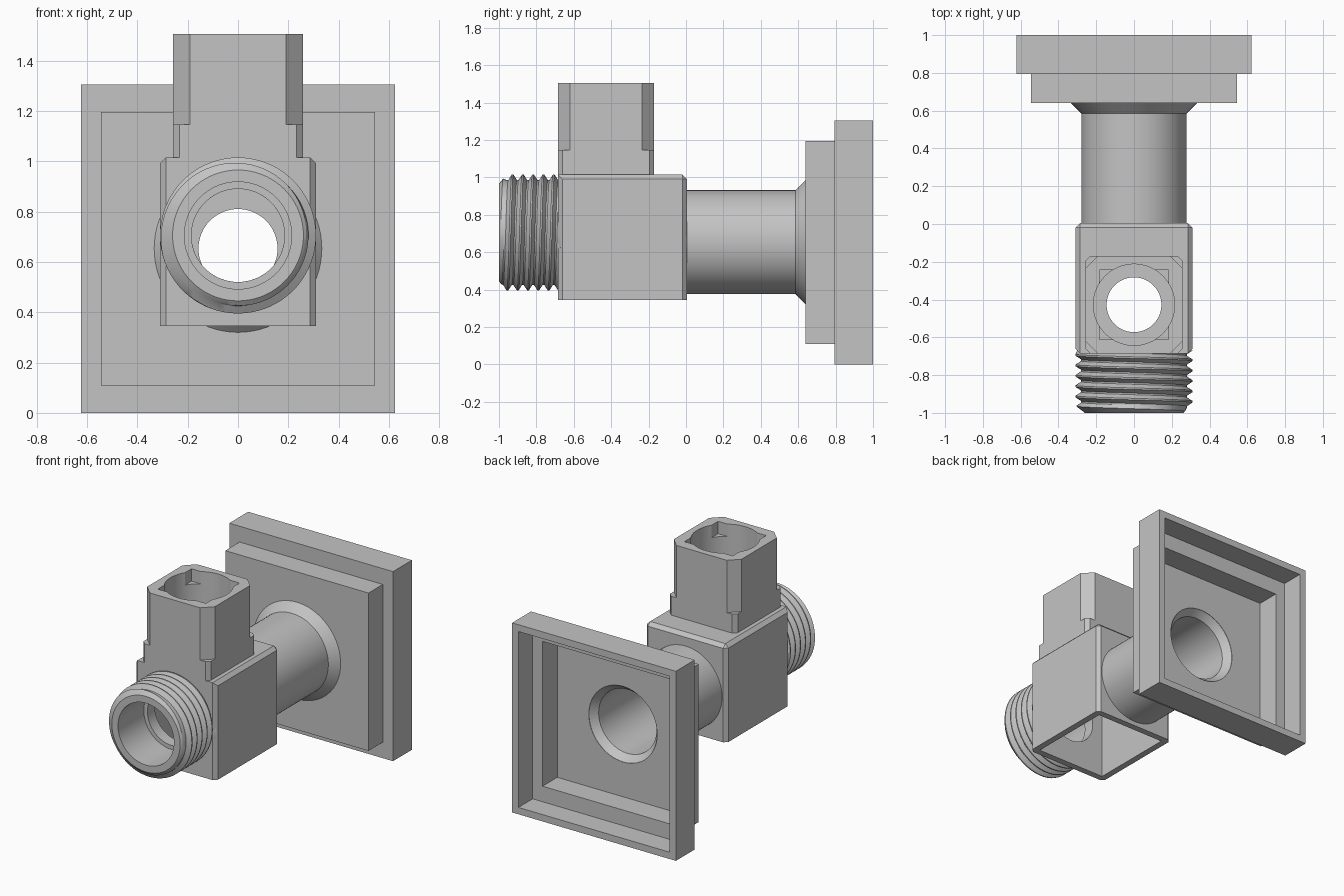
import bpy, bmesh, math
from mathutils import Vector

if "Cube" in bpy.data.objects:
    bpy.data.objects.remove(bpy.data.objects["Cube"])

metal = bpy.data.materials.new("grey metal")
metal.use_nodes = True
GREY = (0.55, 0.55, 0.55, 1)
metal.diffuse_color = GREY
metal.node_tree.nodes["Principled BSDF"].inputs["Base Color"].default_value = GREY


def finish(name, bm):
    bmesh.ops.recalc_face_normals(bm, faces=bm.faces)
    mesh = bpy.data.meshes.new(name)
    bm.to_mesh(mesh)
    bm.free()
    mesh.materials.append(metal)
    obj = bpy.data.objects.new(name, mesh)
    bpy.context.collection.objects.link(obj)
    return obj


def loft(name, rings, caps=True):
    """Skin a list of closed rings, optionally capping both ends."""
    bm = bmesh.new()
    loops = [[bm.verts.new(p) for p in ring] for ring in rings]
    n = len(loops[0])
    for a, b in zip(loops, loops[1:]):
        for i in range(n):
            j = (i + 1) % n
            bm.faces.new((a[i], a[j], b[j], b[i]))
    if caps:
        bm.faces.new(loops[0])
        bm.faces.new(loops[-1])
    else:
        bmesh.ops.remove_doubles(bm, verts=bm.verts, dist=0.0002)
    return finish(name, bm)


def revolve(name, profile, z, steps=72):
    """Spin a closed (radius, y) profile, given per turn fraction, about y."""
    rings = []
    for s in range(steps + 1):
        a = math.tau * s / steps
        rings.append([(r * math.cos(a), y, z + r * math.sin(a))
                      for r, y in profile(s / steps)])
    return loft(name, rings, caps=False)


def box(name, x, y0, y1, z0, z1):
    ring = lambda z: [(-x, y0, z), (x, y0, z), (x, y1, z), (-x, y1, z)]
    return loft(name, [ring(z0), ring(z1)])


def cylinder(axis, radius, start, end, center):
    def ring(t):
        pts = []
        for i in range(64):
            u = radius * math.cos(math.tau * i / 64)
            v = radius * math.sin(math.tau * i / 64)
            pts.append((u, t, center + v) if axis == "y" else (u, center + v, t))
        return pts
    return loft("bore_cutter", [ring(start), ring(end)])


def cut(obj, cutters):
    """Subtract the cutters, bake the result and remove the cutters."""
    for c in cutters:
        c.hide_render = True
        mod = obj.modifiers.new("cut", "BOOLEAN")
        mod.operation, mod.solver, mod.object = "DIFFERENCE", "EXACT", c
    bpy.context.view_layer.update()
    graph = bpy.context.evaluated_depsgraph_get()
    mesh = bpy.data.meshes.new_from_object(obj.evaluated_get(graph))
    obj.modifiers.clear()
    obj.data = mesh
    for c in cutters:
        bpy.data.objects.remove(c)


TUBE_Z, SPOUT_Z, COLLAR_Y = 0.653, 0.705, -0.4275

# Stepped wall plate, hollow at the back
def plate_ring(y, x, h):
    return [(sx * x, y, 0.652 + sz * h)
            for sx, sz in ((-1, -1), (1, -1), (1, 1), (-1, 1))]

plate = loft("wall_plate", [plate_ring(*p) for p in (
    (0.64, 0.545, 0.543), (0.795, 0.545, 0.543), (0.795, 0.623, 0.652),
    (1.0, 0.623, 0.652), (1.0, 0.575, 0.605), (0.845, 0.575, 0.605),
    (0.845, 0.5, 0.498), (0.685, 0.5, 0.498))])
cut(plate, [cylinder("y", 0.26, 0.6, 0.75, TUBE_Z)])

# Flared connecting tube
tube_profile = [(0.278, 0.0), (0.278, 0.585), (0.333, 0.64), (0.262, 0.64),
                (0.262, 0.685), (0.22, 0.635), (0.22, 0.0)]
tube = revolve("connecting_tube", lambda t: tube_profile, TUBE_Z)

# Square body with chamfered edges, open underneath
body = box("valve_body", 0.31, -0.685, 0.005, 0.345, 1.015)
bm = bmesh.new()
bm.from_mesh(body.data)
edges = []
for e in bm.edges:
    mid = (e.verts[0].co + e.verts[1].co) / 2
    upright = abs((e.verts[0].co - e.verts[1].co).z) > 0.1
    if upright or (mid.z > 1 and mid.y > -0.6):
        edges.append(e)
bmesh.ops.bevel(bm, geom=edges, offset=0.024, segments=1, affect="EDGES")
bm.to_mesh(body.data)
bm.free()
cut(body, [box("cavity_cutter", 0.265, -0.64, -0.04, 0.2, 0.97),
           cylinder("z", 0.145, 0.9, 1.1, COLLAR_Y),
           cylinder("y", 0.185, -0.75, -0.6, SPOUT_Z),
           cylinder("y", 0.157, -0.1, 0.1, TUBE_Z)])

# Upright collar: corners cut deeper above the ledge
def collar_ring(z, c, h=0.2575):
    k = h - c
    pts = [(-k, -h), (k, -h), (h, -k), (h, k), (k, h), (-k, h), (-h, k), (-h, -k)]
    return [(x, COLLAR_Y + y, z) for x, y in pts]

collar = loft("upright_collar", [collar_ring(1.015, 0.025), collar_ring(1.145, 0.025),
                                 collar_ring(1.145, 0.066), collar_ring(1.505, 0.066)])
cut(collar, [cylinder("z", 0.145, 0.95, 1.3, COLLAR_Y),
             cylinder("z", 0.215, 1.15, 1.6, COLLAR_Y),
             box("notch_cutter", 0.183, COLLAR_Y - 0.183, COLLAR_Y + 0.183, 1.42, 1.6)])

# Threaded spout: ridges advance by one pitch per turn
PITCH, TIP, ROOT = 0.055, -1.0, -0.67
RIDGE = ((0.0, 0.31), (0.15, 0.31), (0.5, 0.28), (0.65, 0.28))

def thread_profile(turn):
    pts = []
    for k in range(-2, 8):
        for part, r in RIDGE:
            y = TIP + PITCH * (k + part + turn)
            if y <= TIP:
                pts.append((0.26, TIP))
            elif y >= ROOT:
                pts.append((0.3, ROOT))
            else:
                pts.append((min(r, 0.26 + 1.3 * (y - TIP)), y))
    return pts + [(0.185, ROOT), (0.185, -0.72), (0.213, -0.72), (0.213, TIP)]

spout = revolve("threaded_spout", thread_profile, SPOUT_Z)

# Smooth the round surfaces while keeping hard edges
bpy.ops.object.select_all(action="DESELECT")
for part in (plate, tube, body, collar, spout):
    part.select_set(True)
bpy.context.view_layer.objects.active = body
bpy.ops.object.shade_smooth_by_angle(angle=math.radians(25))
